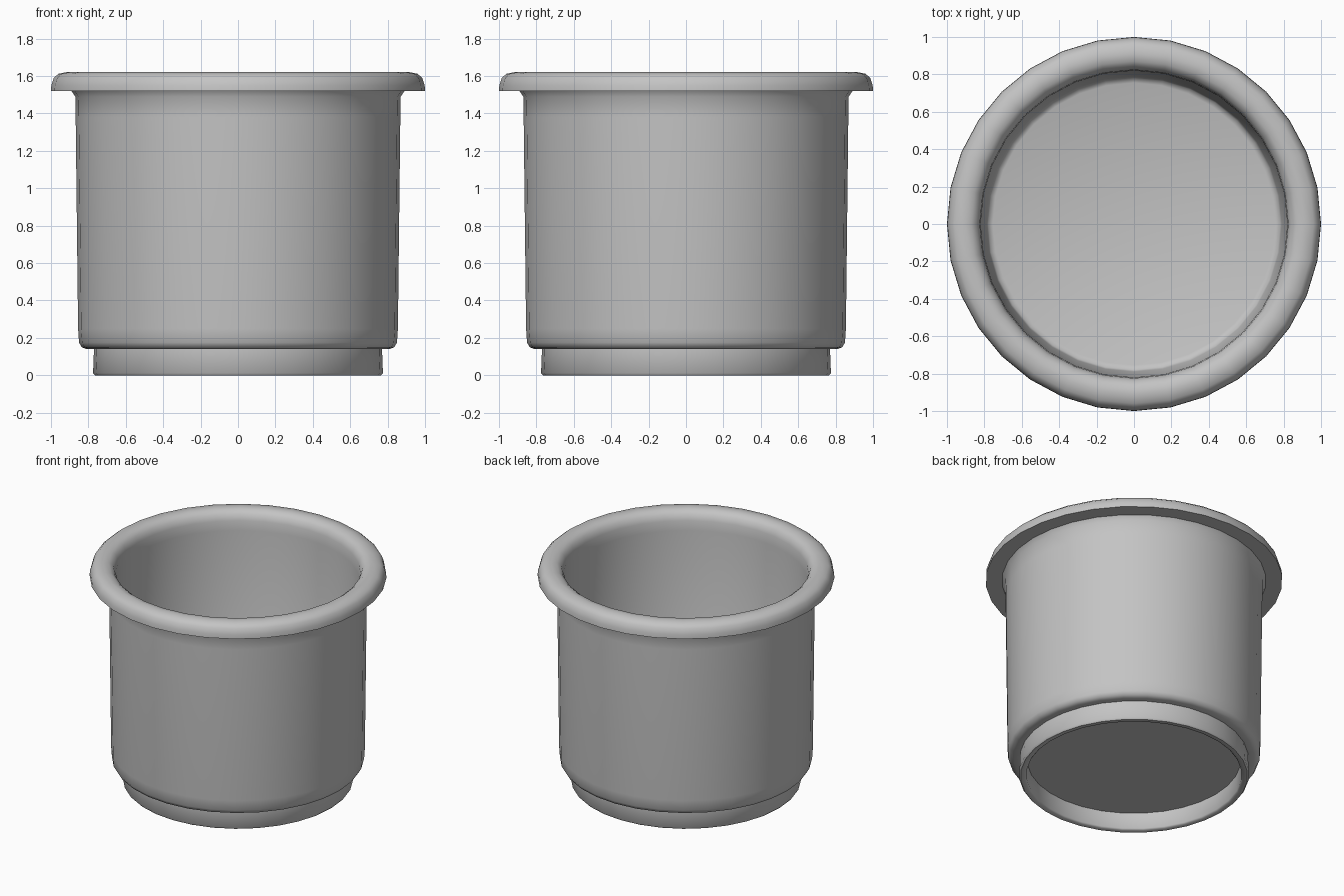
import bpy, bmesh, math

cube = bpy.data.objects.get("Cube")
if cube:
    bpy.data.objects.remove(cube, do_unlink=True)

SIDES = 32

grey = bpy.data.materials.new("plain grey")
grey.use_nodes = True
colour = (0.55, 0.55, 0.55, 1)
grey.diffuse_color = colour
grey.node_tree.nodes["Principled BSDF"].inputs["Base Color"].default_value = colour


def lathe(name, profile):
    """Turn an (r, z) profile round the z axis and cap both ends."""
    bm = bmesh.new()
    rings = []
    for r, z in profile:
        angles = [2 * math.pi * i / SIDES for i in range(SIDES)]
        rings.append([bm.verts.new((r * math.cos(a), r * math.sin(a), z)) for a in angles])
    for low, high in zip(rings, rings[1:]):
        for i in range(SIDES):
            j = (i + 1) % SIDES
            bm.faces.new((low[i], low[j], high[j], high[i]))
    bm.faces.new(rings[0][::-1])
    bm.faces.new(rings[-1])
    bmesh.ops.recalc_face_normals(bm, faces=bm.faces)
    mesh = bpy.data.meshes.new(name)
    bm.to_mesh(mesh)
    bm.free()
    mesh.materials.append(grey)
    obj = bpy.data.objects.new(name, mesh)
    bpy.context.collection.objects.link(obj)
    bpy.ops.object.select_all(action="DESELECT")
    obj.select_set(True)
    bpy.context.view_layer.objects.active = obj
    bpy.ops.object.shade_smooth_by_angle(angle=math.radians(50))
    return obj


# Hollow foot, stepped outer wall, rolled rim, then the tapered inside
foot = [(0.72, 0.125), (0.725, 0.01), (0.735, 0), (0.765, 0), (0.775, 0.012), (0.77, 0.14)]
outer_wall = [(0.81, 0.14), (0.835, 0.15), (0.85, 0.175), (0.855, 0.25),
              (0.868, 1.38), (0.87, 1.49), (0.89, 1.52)]
rim = [(1.0, 1.52), (0.998, 1.55), (0.985, 1.59), (0.96, 1.612), (0.91, 1.622),
       (0.87, 1.615), (0.84, 1.592), (0.825, 1.55)]
inside = [(0.82, 1.48), (0.79, 0.21), (0.78, 0.185), (0.755, 0.175)]

lathe("cup_holder", foot + outer_wall + rim + inside)
